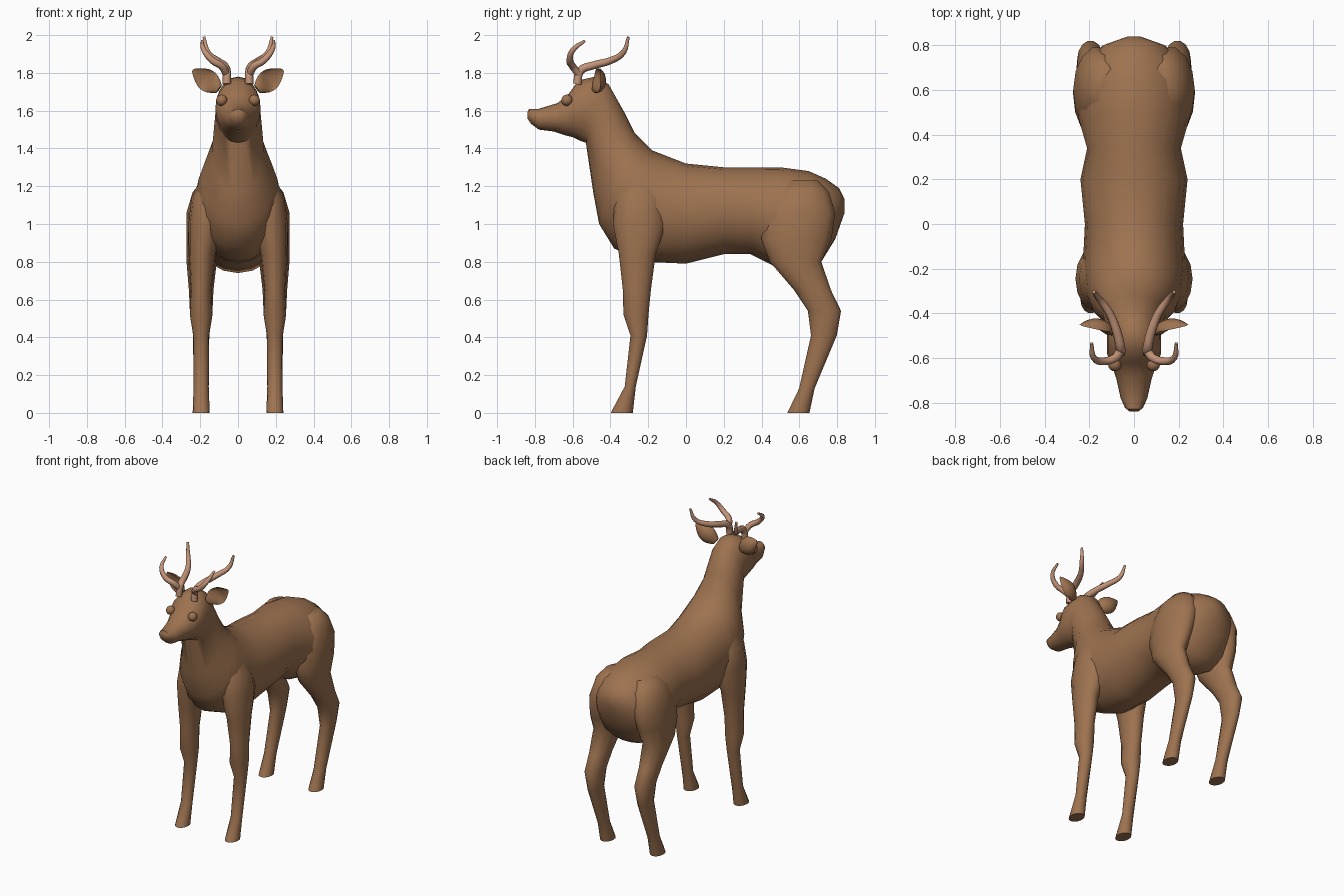
import bpy, bmesh
from math import sin, cos, pi, radians
from mathutils import Vector

cube = bpy.data.objects.get("Cube")
if cube:
    bpy.data.objects.remove(cube, do_unlink=True)


def material(name, red, green, blue):
    mat = bpy.data.materials.new(name)
    mat.use_nodes = True
    mat.diffuse_color = (red, green, blue, 1)
    shader = mat.node_tree.nodes["Principled BSDF"]
    shader.inputs["Base Color"].default_value = mat.diffuse_color
    shader.inputs["Roughness"].default_value = .8
    return mat


coat = material("brown coat", .34, .17, .08)
horn = material("pale antler", .55, .3, .19)


def smooth(part):
    bpy.ops.object.select_all(action="DESELECT")
    part.select_set(True)
    bpy.context.view_layer.objects.active = part
    bpy.ops.object.shade_smooth_by_angle(angle=radians(50))


def oval(center, axis_a, axis_b, sides):
    """Closed elliptical ring around a center."""
    angles = [2 * pi * step / sides for step in range(sides)]
    return [center + axis_a * cos(angle) + axis_b * sin(angle) for angle in angles]


def loft(name, rings):
    """Skin a list of equal closed rings and cap both ends."""
    bm = bmesh.new()
    loops = [[bm.verts.new(point) for point in ring] for ring in rings]
    for near, far in zip(loops, loops[1:]):
        for i in range(len(near)):
            bm.faces.new((near[i - 1], near[i], far[i], far[i - 1]))
    bm.faces.new(loops[0])
    bm.faces.new(loops[-1])
    bmesh.ops.recalc_face_normals(bm, faces=bm.faces)
    mesh = bpy.data.meshes.new(name)
    bm.to_mesh(mesh)
    bm.free()
    mesh.materials.append(coat)
    part = bpy.data.objects.new(name, mesh)
    bpy.context.collection.objects.link(part)
    smooth(part)


# Trunk, neck and head: top y, top z, bottom y, bottom z, half width
sections = [
    (.84, 1.13, .84, 1.06, .03), (.81, 1.19, .79, .92, .14),
    (.74, 1.24, .71, .79, .21), (.65, 1.28, .62, .74, .25),
    (.5, 1.3, .46, .78, .25), (.34, 1.3, .34, .84, .21),
    (.2, 1.3, .2, .84, .24), (0, 1.32, 0, .79, .22),
    (-.18, 1.39, -.22, .8, .23), (-.22, 1.43, -.38, .87, .22),
    (-.27, 1.48, -.46, 1, .19), (-.32, 1.58, -.49, 1.16, .14),
    (-.41, 1.74, -.53, 1.43, .12), (-.48, 1.78, -.56, 1.44, .12),
    (-.57, 1.76, -.6, 1.46, .12), (-.62, 1.69, -.64, 1.47, .1),
    (-.68, 1.64, -.7, 1.49, .08), (-.78, 1.61, -.78, 1.5, .06),
    (-.83, 1.61, -.82, 1.53, .04), (-.84, 1.59, -.84, 1.56, .02),
]
body_rings = []
for top_y, top_z, bottom_y, bottom_z, half_width in sections:
    top, bottom = Vector((0, top_y, top_z)), Vector((0, bottom_y, bottom_z))
    half_height = (top - bottom) / 2
    body_rings.append(oval(bottom + half_height, half_height, Vector((half_width, 0, 0)), 20))
loft("body_and_head", body_rings)

# Legs: height, center y, half depth, half width
front_leg = [
    (0, -.34, .06, .045), (.14, -.295, .03, .04), (.41, -.25, .045, .042),
    (.52, -.265, .068, .06), (.65, -.26, .076, .054), (.84, -.258, .1, .07),
    (1, -.245, .145, .09), (1.14, -.245, .135, .1), (1.27, -.25, .08, .07),
]
hind_leg = [
    (0, .595, .06, .045), (.13, .64, .042, .04), (.41, .73, .07, .043),
    (.54, .733, .09, .06), (.65, .67, .1, .065), (.8, .58, .14, .08),
    (.92, .585, .19, .09), (1.06, .6, .195, .11), (1.17, .61, .15, .1),
    (1.23, .62, .08, .06),
]


def leg(name, rows, side):
    rings = []
    for height, y, depth, width in rows:
        # the upper leg leans in towards the trunk
        x = .195 - max(0, height - .7) ** 2 / 4
        center = Vector((side * x, y, height))
        rings.append(oval(center, Vector((width, 0, 0)), Vector((0, depth, 0)), 14))
    loft(name, rings)


def ear(name, side):
    base, tip = Vector((side * .1, -.48, 1.715)), Vector((side * .24, -.455, 1.815))
    along = (tip - base).normalized()
    back = Vector((side * -.2, 1, .1))
    back = (back - along * back.dot(along)).normalized()
    wide = along.cross(back)
    rings = []
    for step in range(9):
        t = step / 8
        # leaf outline, narrow at the root and nearly pointed at the tip
        swell = sin(pi * (.14 + .82 * t))
        ring = oval(base.lerp(tip, t), wide * swell * .06, back * swell * .045, 14)
        # the front half bends inward to make a cupped opening
        for point in ring:
            inset = min(0, (point - base).dot(back))
            point -= back * inset * min(1.4, 3 * t)
        rings.append(ring)
    loft(name, rings)


def branch(name, points, thickness, side):
    """Tapered antler branch along a smooth curve."""
    curve = bpy.data.curves.new(name, "CURVE")
    curve.dimensions = "3D"
    curve.bevel_depth = thickness
    curve.bevel_resolution = 2
    curve.resolution_u = 4
    curve.use_fill_caps = True
    spline = curve.splines.new("BEZIER")
    spline.bezier_points.add(len(points) - 1)
    for i, (knot, (x, y, z)) in enumerate(zip(spline.bezier_points, points)):
        knot.co = (side * x, y, z)
        knot.handle_left_type = knot.handle_right_type = "AUTO"
        knot.radius = 1 - .65 * (i / (len(points) - 1)) ** 3
    curve.materials.append(horn)
    part = bpy.data.objects.new(name, curve)
    bpy.context.collection.objects.link(part)
    bpy.ops.object.select_all(action="DESELECT")
    part.select_set(True)
    bpy.context.view_layer.objects.active = part
    bpy.ops.object.convert(target="MESH")
    smooth(bpy.context.object)


beam = [(.06, -.575, 1.74), (.06, -.56, 1.81), (.075, -.49, 1.84),
        (.11, -.4, 1.865), (.16, -.33, 1.91), (.18, -.305, 1.99)]
tine = [(.06, -.565, 1.79), (.085, -.6, 1.835), (.135, -.615, 1.865),
        (.18, -.6, 1.92), (.19, -.535, 1.97)]


def eye(name, side):
    bpy.ops.mesh.primitive_uv_sphere_add(
        segments=16, ring_count=10, radius=.03, location=(side * .086, -.63, 1.655))
    ball = bpy.context.object
    ball.name = name
    ball.data.materials.append(coat)
    smooth(ball)


# Both sides of the animal
for label, side in (("left", 1), ("right", -1)):
    leg(label + "_front_leg", front_leg, side)
    leg(label + "_hind_leg", hind_leg, side)
    ear(label + "_ear", side)
    eye(label + "_eye", side)
    branch(label + "_antler_beam", beam, .022, side)
    branch(label + "_antler_tine", tine, .02, side)
